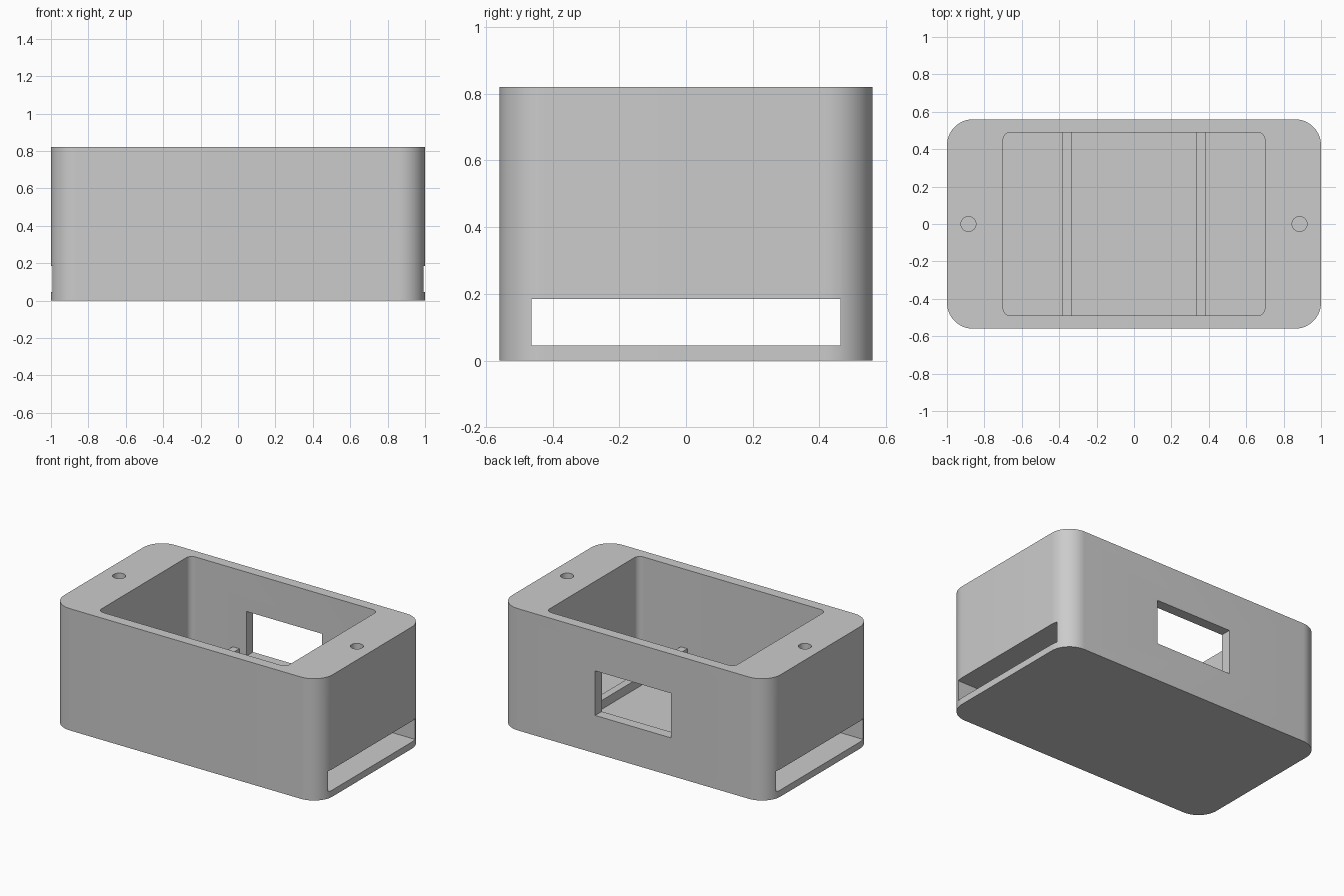
import bpy, bmesh
from math import sin, cos, radians

if "Cube" in bpy.data.objects:
    bpy.data.objects.remove(bpy.data.objects["Cube"], do_unlink=True)

grey = bpy.data.materials.new("plain grey")
grey.use_nodes = True
grey.diffuse_color = (0.6, 0.6, 0.6, 1)
grey.node_tree.nodes["Principled BSDF"].inputs["Base Color"].default_value = grey.diffuse_color


def rounded_outline(half_x, half_y, radius, steps):
    """Counter-clockwise rectangle outline with rounded corners."""
    if radius == 0:
        return [(half_x, half_y), (-half_x, half_y), (-half_x, -half_y), (half_x, -half_y)]
    points = []
    for i, (sx, sy) in enumerate([(1, 1), (-1, 1), (-1, -1), (1, -1)]):
        for k in range(steps + 1):
            a = radians(90 * (i + k / steps))
            points.append((sx * (half_x - radius) + radius * cos(a),
                           sy * (half_y - radius) + radius * sin(a)))
    return points


def prism(name, outline, z0, z1, centre=(0, 0)):
    """Solid made by extruding an outline from z0 to z1."""
    bm = bmesh.new()
    face = bm.faces.new([bm.verts.new((x + centre[0], y + centre[1], z0)) for x, y in outline])
    result = bmesh.ops.extrude_face_region(bm, geom=[face])
    top = [v for v in result["geom"] if isinstance(v, bmesh.types.BMVert)]
    bmesh.ops.translate(bm, verts=top, vec=(0, 0, z1 - z0))
    bmesh.ops.recalc_face_normals(bm, faces=bm.faces)
    mesh = bpy.data.meshes.new(name)
    bm.to_mesh(mesh)
    bm.free()
    mesh.materials.append(grey)
    obj = bpy.data.objects.new(name, mesh)
    bpy.context.collection.objects.link(obj)
    return obj


def activate(obj):
    bpy.ops.object.select_all(action="DESELECT")
    obj.select_set(True)
    bpy.context.view_layer.objects.active = obj


def cut(target, cutter):
    """Subtract the cutter from the target and discard it."""
    cutter.hide_render = True
    mod = target.modifiers.new("cut", "BOOLEAN")
    mod.operation = "DIFFERENCE"
    mod.solver = "EXACT"
    mod.object = cutter
    activate(target)
    bpy.ops.object.modifier_apply(modifier=mod.name)
    bpy.data.objects.remove(cutter, do_unlink=True)


HEIGHT = 0.82
FLOOR = 0.23
CAVITY_Y = 0.49

# Main housing with rounded vertical corners
housing = prism("housing", rounded_outline(1, 0.56, 0.14, 14), 0, HEIGHT)

# Open compartment in the top
cut(housing, prism("cavity_cutter", rounded_outline(0.7, CAVITY_Y, 0.04, 8), FLOOR, 1))

# Flat slot running end to end under the compartment floor
cut(housing, prism("slot_cutter", rounded_outline(1.2, 0.463, 0, 1), 0.045, 0.185))

# Rectangular window in the back wall
cut(housing, prism("window_cutter", rounded_outline(0.282, 0.15, 0, 1), 0.255, 0.555, (0.002, 0.55)))

# Blind screw holes in the end blocks
for side in (-1, 1):
    cut(housing, prism("screw_hole_cutter", rounded_outline(0.04, 0.04, 0.0399, 8),
                       HEIGHT - 0.35, 1, (side * 0.885, 0)))

activate(housing)
bpy.ops.object.shade_smooth_by_angle(angle=radians(30))

# Support ribs across the compartment floor
for side, name in ((-1, "right_rib"), (1, "left_rib")):
    prism(name, rounded_outline(0.025, CAVITY_Y, 0, 1), FLOOR, 0.29, (side * 0.358, 0))
